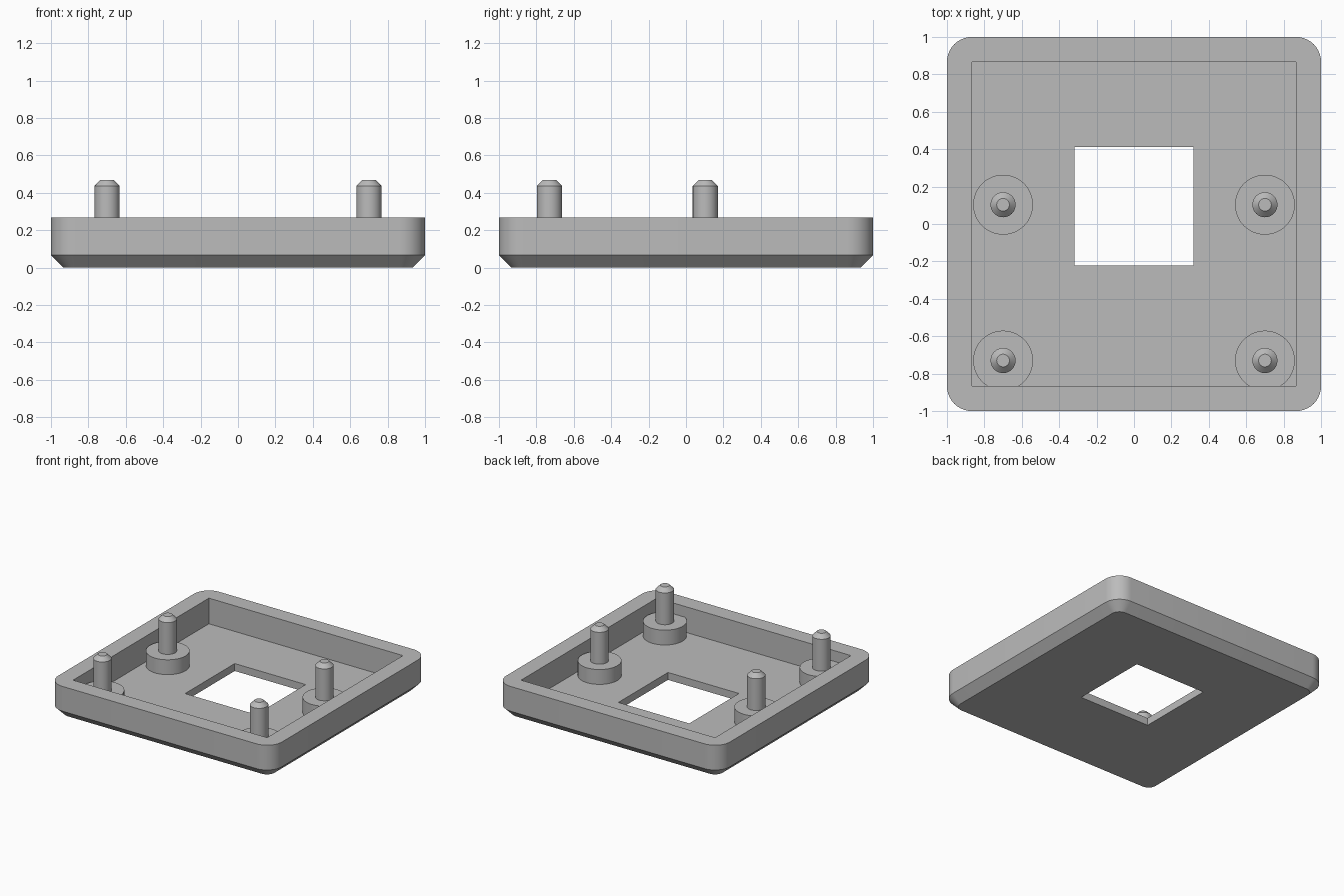
import bpy, bmesh, math

if "Cube" in bpy.data.objects:
    bpy.data.objects.remove(bpy.data.objects["Cube"], do_unlink=True)

STEPS = 10          # segments per rounded corner
FLOOR, RIM = 0.06, 0.267

grey = bpy.data.materials.new("plain grey")
grey.use_nodes = True
colour = (0.5, 0.5, 0.5, 1)
grey.diffuse_color = colour
grey.node_tree.nodes["Principled BSDF"].inputs["Base Color"].default_value = colour


def finish(name, bm):
    """Weld, orient and shade a mesh, then add it to the scene."""
    bmesh.ops.remove_doubles(bm, verts=bm.verts, dist=1e-5)
    bmesh.ops.recalc_face_normals(bm, faces=bm.faces)
    mesh = bpy.data.meshes.new(name)
    bm.to_mesh(mesh)
    bm.free()
    mesh.materials.append(grey)
    obj = bpy.data.objects.new(name, mesh)
    bpy.context.collection.objects.link(obj)
    bpy.ops.object.select_all(action="DESELECT")
    obj.select_set(True)
    bpy.context.view_layer.objects.active = obj
    bpy.ops.object.shade_smooth_by_angle(angle=math.radians(25))
    return obj


def rounded_rect(half, radius, z, cy=0):
    """Square outline with rounded corners; radius 0 gives sharp ones."""
    points = []
    for corner in range(4):
        a0 = corner * math.pi / 2
        sx = 1 if corner in (0, 3) else -1
        sy = 1 if corner < 2 else -1
        for i in range(STEPS + 1):
            a = a0 + i / STEPS * math.pi / 2
            points.append((sx * (half - radius) + radius * math.cos(a),
                           cy + sy * (half - radius) + radius * math.sin(a), z))
    return points


def bridge(bm, rings, closed=False):
    """Join consecutive rings, skipping edges that have no length."""
    loops = [[bm.verts.new(p) for p in ring] for ring in rings]
    pairs = list(zip(loops, loops[1:]))
    if closed:
        pairs.append((loops[-1], loops[0]))
    for a, b in pairs:
        for i in range(len(a)):
            j = (i + 1) % len(a)
            corners = []
            for v in (a[i], a[j], b[j], b[i]):
                if all((v.co - c.co).length > 1e-5 for c in corners):
                    corners.append(v)
            if len(corners) > 2:
                bm.faces.new(corners)
    return loops


# Tray: chamfered base, rounded walls, sharp cavity and square window
bm = bmesh.new()
bridge(bm, [
    rounded_rect(0.317, 0, 0, 0.094),
    rounded_rect(0.933, 0.067, 0),
    rounded_rect(1, 0.133, 0.067),
    rounded_rect(1, 0.133, RIM),
    rounded_rect(0.867, 0, RIM),
    rounded_rect(0.867, 0, FLOOR),
    rounded_rect(0.317, 0, FLOOR, 0.094),
], closed=True)
finish("tray", bm)


def turned(name, profile, x, y, sides=48):
    """Solid of revolution from (radius, height) points."""
    bm = bmesh.new()
    rings = [[(r * math.cos(math.tau * i / sides),
               r * math.sin(math.tau * i / sides), z) for i in range(sides)]
             for r, z in profile]
    loops = bridge(bm, rings)
    bm.faces.new(loops[0])
    bm.faces.new(loops[-1])
    finish(name, bm).location = (x, y, 0)


# Four standoffs with chamfered locating pins
for side, x in (("right", -0.7), ("left", 0.7)):
    for end, y in (("front", -0.73), ("back", 0.103)):
        turned(f"{end}_{side}_standoff", [(0.16, 0.04), (0.16, 0.18)], x, y)
        turned(f"{end}_{side}_pin",
               [(0.067, 0.15), (0.067, 0.437), (0.034, 0.47)], x, y)
